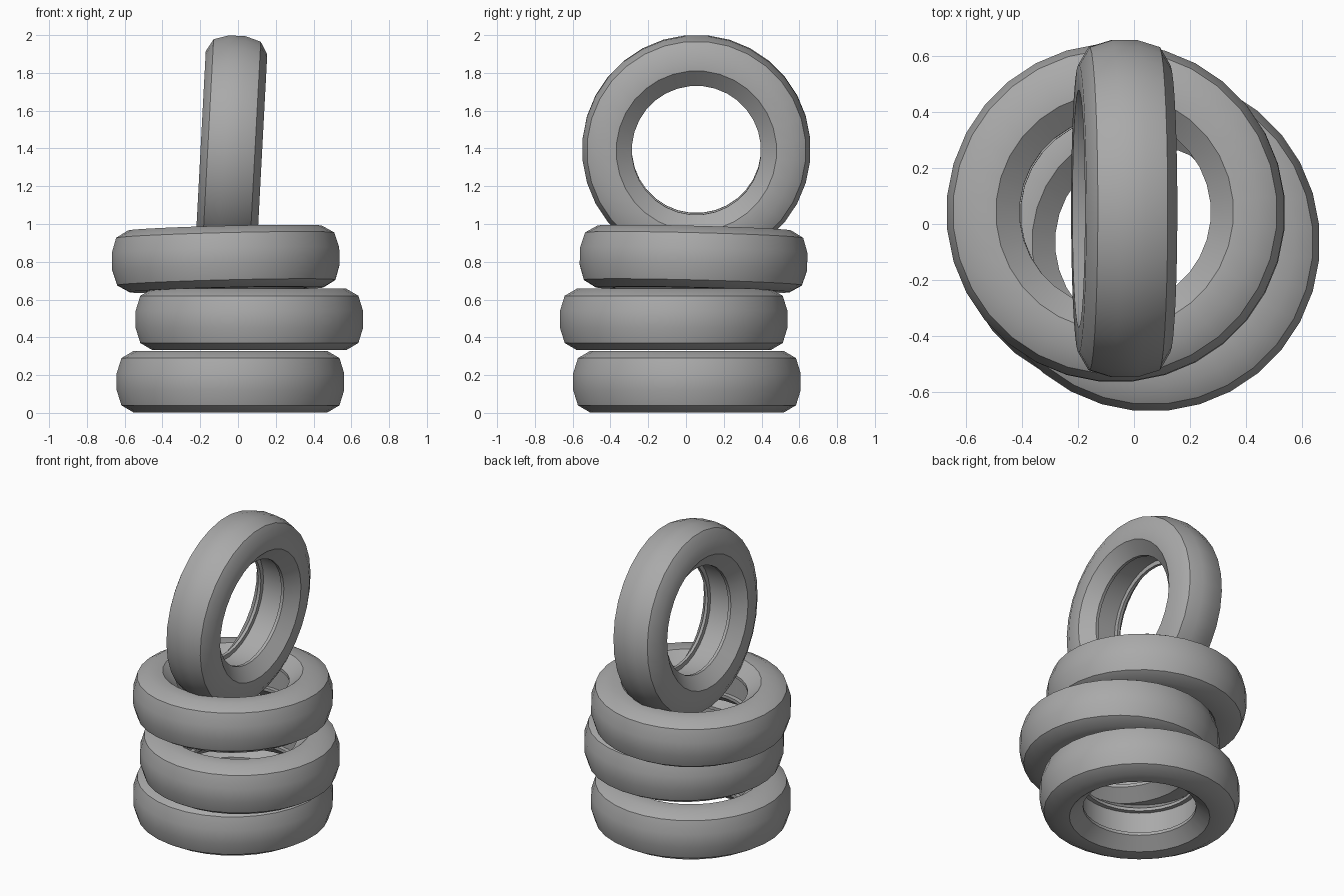
import bpy, bmesh, math
from mathutils import Matrix, Vector

cube = bpy.data.objects.get("Cube")
if cube:
    bpy.data.objects.remove(cube, do_unlink=True)

rubber = bpy.data.materials.new("grey_rubber")
rubber.use_nodes = True
grey = (0.4, 0.4, 0.4, 1)
rubber.diffuse_color = grey
rubber.node_tree.nodes["Principled BSDF"].inputs["Base Color"].default_value = grey

SIDES = 32
# Upper half of the tyre section (radius, height): tread, shoulder, wall, bead, inner channel
HALF = [(0.605, 0.045), (0.58, 0.125), (0.515, 0.163), (0.425, 0.163),
        (0.342, 0.095), (0.342, 0.075), (0.37, 0.075)]
SECTION = HALF + [(r, -z) for r, z in reversed(HALF)]


def tyre(name, centre, axis):
    """Spin the closed section into a ring whose axle points along axis."""
    bm = bmesh.new()
    rings = []
    for i in range(SIDES):
        a = math.tau * (i + 0.5) / SIDES
        rings.append([bm.verts.new((r * math.cos(a), r * math.sin(a), z)) for r, z in SECTION])
    n = len(SECTION)
    for i in range(SIDES):
        p, q = rings[i], rings[(i + 1) % SIDES]
        for j in range(n):
            k = (j + 1) % n
            bm.faces.new((p[j], q[j], q[k], p[k]))
    bmesh.ops.recalc_face_normals(bm, faces=bm.faces)
    mesh = bpy.data.meshes.new(name)
    bm.to_mesh(mesh)
    bm.free()
    mesh.materials.append(rubber)
    obj = bpy.data.objects.new(name, mesh)
    bpy.context.collection.objects.link(obj)
    turn = Vector((0, 0, 1)).rotation_difference(Vector(axis).normalized())
    obj.matrix_world = Matrix.Translation(centre) @ turn.to_matrix().to_4x4()
    bpy.ops.object.select_all(action='DESELECT')
    obj.select_set(True)
    bpy.context.view_layer.objects.active = obj
    bpy.ops.object.shade_smooth_by_angle(angle=math.radians(35))


# Flat stack, the uppermost one slightly tipped
tyre("bottom_tyre", (-0.04, 0.005, 0.165), (0, 0, 1))
tyre("middle_tyre", (0.06, -0.065, 0.495), (0, 0, 1))
tyre("upper_tyre", (-0.065, 0.04, 0.815), (-0.025, 0.025, 1))
# Standing tyre leaning on top
tyre("standing_tyre", (-0.035, 0.055, 1.395), (1, 0, -0.053))
